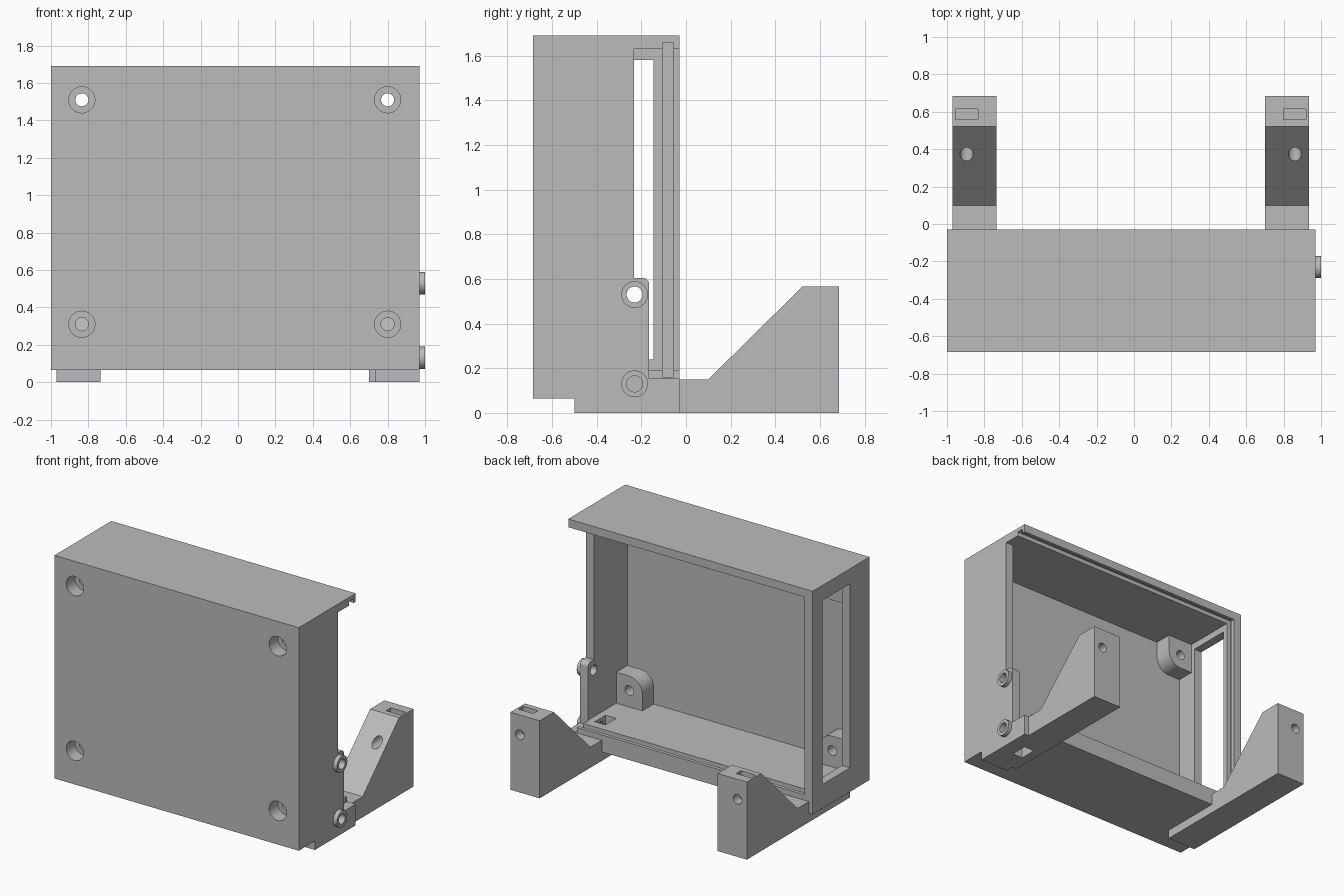
import bpy, bmesh, math
from mathutils import Matrix

if "Cube" in bpy.data.objects:
    bpy.data.objects.remove(bpy.data.objects["Cube"], do_unlink=True)

grey = bpy.data.materials.new("plain_grey")
grey.use_nodes = True
grey.diffuse_color = (0.5, 0.5, 0.5, 1)
grey.node_tree.nodes["Principled BSDF"].inputs["Base Color"].default_value = (0.5, 0.5, 0.5, 1)


def finish(name, bm):
    bmesh.ops.recalc_face_normals(bm, faces=bm.faces)
    mesh = bpy.data.meshes.new(name)
    bm.to_mesh(mesh)
    bm.free()
    mesh.materials.append(grey)
    ob = bpy.data.objects.new(name, mesh)
    bpy.context.collection.objects.link(ob)
    return ob


def prism(name, profile, lo, hi, axis="x"):
    """Extrude a (y, z) profile along x, or an (x, z) profile along y."""
    bm = bmesh.new()
    place = (lambda p: (lo, p[0], p[1])) if axis == "x" else (lambda p: (p[0], lo, p[1]))
    face = bm.faces.new([bm.verts.new(place(p)) for p in profile])
    out = bmesh.ops.extrude_face_region(bm, geom=[face])
    verts = [v for v in out["geom"] if isinstance(v, bmesh.types.BMVert)]
    shift = (hi - lo, 0, 0) if axis == "x" else (0, hi - lo, 0)
    bmesh.ops.translate(bm, verts=verts, vec=shift)
    return finish(name, bm)


def box(name, x, y, z):
    return prism(name, [(y[0], z[0]), (y[1], z[0]), (y[1], z[1]), (y[0], z[1])], *x)


def rod(name, axis, a, b, lo, hi, r):
    """Cylinder along x at (y, z) = (a, b), or along y at (x, z) = (a, b)."""
    bm = bmesh.new()
    bmesh.ops.create_cone(bm, cap_ends=True, segments=32, radius1=r, radius2=r, depth=hi - lo)
    mid = (lo + hi) / 2
    if axis == "x":
        m = Matrix.Translation((mid, a, b)) @ Matrix.Rotation(math.pi / 2, 4, "Y")
    else:
        m = Matrix.Translation((a, mid, b)) @ Matrix.Rotation(math.pi / 2, 4, "X")
    bmesh.ops.transform(bm, matrix=m, verts=bm.verts)
    return finish(name, bm)


def arc(cx, cz, r, start, end, n=10):
    return [(cx + r * math.cos(math.radians(start + (end - start) * i / n)),
             cz + r * math.sin(math.radians(start + (end - start) * i / n))) for i in range(n + 1)]


def cut(ob, *cutters):
    """Subtract cutters one after another, then discard them."""
    for c in cutters:
        mod = ob.modifiers.new("cut", "BOOLEAN")
        mod.operation, mod.solver, mod.object = "DIFFERENCE", "EXACT", c
        c.hide_render = True
    graph = bpy.context.evaluated_depsgraph_get()
    mesh = bpy.data.meshes.new_from_object(ob.evaluated_get(graph))
    ob.modifiers.clear()
    ob.data = mesh
    for c in cutters:
        bpy.data.objects.remove(c, do_unlink=True)


LEFT, RIGHT = 0.97, -1.0
FRONT, BACK = -0.685, -0.03
FLOOR, CEIL = 0.19, 1.63
PORT_Y, PORT_LOW, PORT_HIGH = -0.23, 0.13, 0.53
HOLES = [(x, z) for x in (-0.835, 0.8) for z in (0.31, 1.51)]
parts = []


def port_bore(z):
    return rod("bore", "x", PORT_Y, z, 0.8, 1.1, 0.036)


def nut_pocket():
    return box("pocket", (0.77, 0.855), (-0.295, -0.17), (-0.1, 0.3))


# Open-backed case with a cut-back left wall, panel groove and side window
case = box("case", (RIGHT, LEFT), (FRONT, BACK), (0.065, 1.69))
wall_gap = [(-0.232, CEIL), (-0.232, 0.605)] + arc(-0.195, 0.575, 0.03, 90, 0, 6) \
    + [(-0.165, 0.155), (0.1, 0.155), (0.1, CEIL)]
cut(case,
    box("cavity", (-0.935, 0.905), (-0.62, 0.1), (FLOOR, CEIL)),
    prism("gap", wall_gap, 0.9, 1.1),
    box("groove", (-0.965, 1.1), (-0.105, -0.055), (0.16, 1.66)),
    box("window", (-1.1, -0.9), (-0.46, -0.145), (0.24, 1.58)),
    nut_pocket(), port_bore(PORT_LOW), port_bore(PORT_HIGH))
for x, z in HOLES:
    cut(case, rod("counterbore", "y", x, z, -0.8, -0.585, 0.07),
        rod("screw_hole", "y", x, z, -0.8, -0.3, 0.035))
parts.append(case)

# Screw bosses with one rounded corner, tucked into the inside corners
for x, z in HOLES:
    sx, sz = (1 if x > 0 else -1), (1 if z > 1 else -1)
    wall = 0.905 if x > 0 else -0.935
    edge = FLOOR if z < 1 else CEIL
    shape = [(wall, edge), (wall, z - sz * 0.105)]
    shape += [(x + sx * px, z + sz * pz) for px, pz in arc(0, 0, 0.105, 270, 180)]
    shape.append((x - sx * 0.105, edge))
    name = ("upper" if z > 1 else "lower") + ("_left" if x > 0 else "_right") + "_boss"
    boss = prism(name, shape, -0.62, -0.49, "y")
    cut(boss, rod("counterbore", "y", x, z, -0.8, -0.585, 0.07),
        rod("screw_hole", "y", x, z, -0.8, -0.3, 0.035))
    parts.append(boss)

# Rear bracket feet with sloped top, screw hole and nut slot
for name, lo, hi, front, hole_x in (("right_foot", -0.97, -0.735, -0.5, -0.895),
                                    ("left_foot", 0.7, 0.935, -0.44, 0.86)):
    side = [(front, 0), (0.685, 0), (0.685, 0.565), (0.52, 0.565),
            (0.1, 0.15), (BACK, 0.15), (BACK, 0.065), (front, 0.065)]
    foot = prism(name, side, lo, hi)
    cut(foot, rod("hole", "y", hole_x, 0.42, 0.2, 0.8, 0.035),
        box("slot", (hole_x - 0.06, hole_x + 0.06), (0.56, 0.615), (0.33, 0.7)))
    if hole_x > 0:
        cut(foot, nut_pocket())
    parts.append(foot)

# Base pad under the left side
pad = box("left_base_pad", (0.735, LEFT), (-0.5, BACK), (0, 0.065))
cut(pad, nut_pocket())
parts.append(pad)

# Raised rings on the left side
for name, z in (("lower_ring", PORT_LOW), ("upper_ring", PORT_HIGH)):
    ring = rod(name, "x", PORT_Y, z, LEFT, 1.0, 0.06)
    cut(ring, port_bore(z))
    parts.append(ring)

bpy.ops.object.select_all(action="DESELECT")
for ob in parts:
    ob.select_set(True)
bpy.context.view_layer.objects.active = case
bpy.ops.object.shade_smooth_by_angle(angle=math.radians(30))
